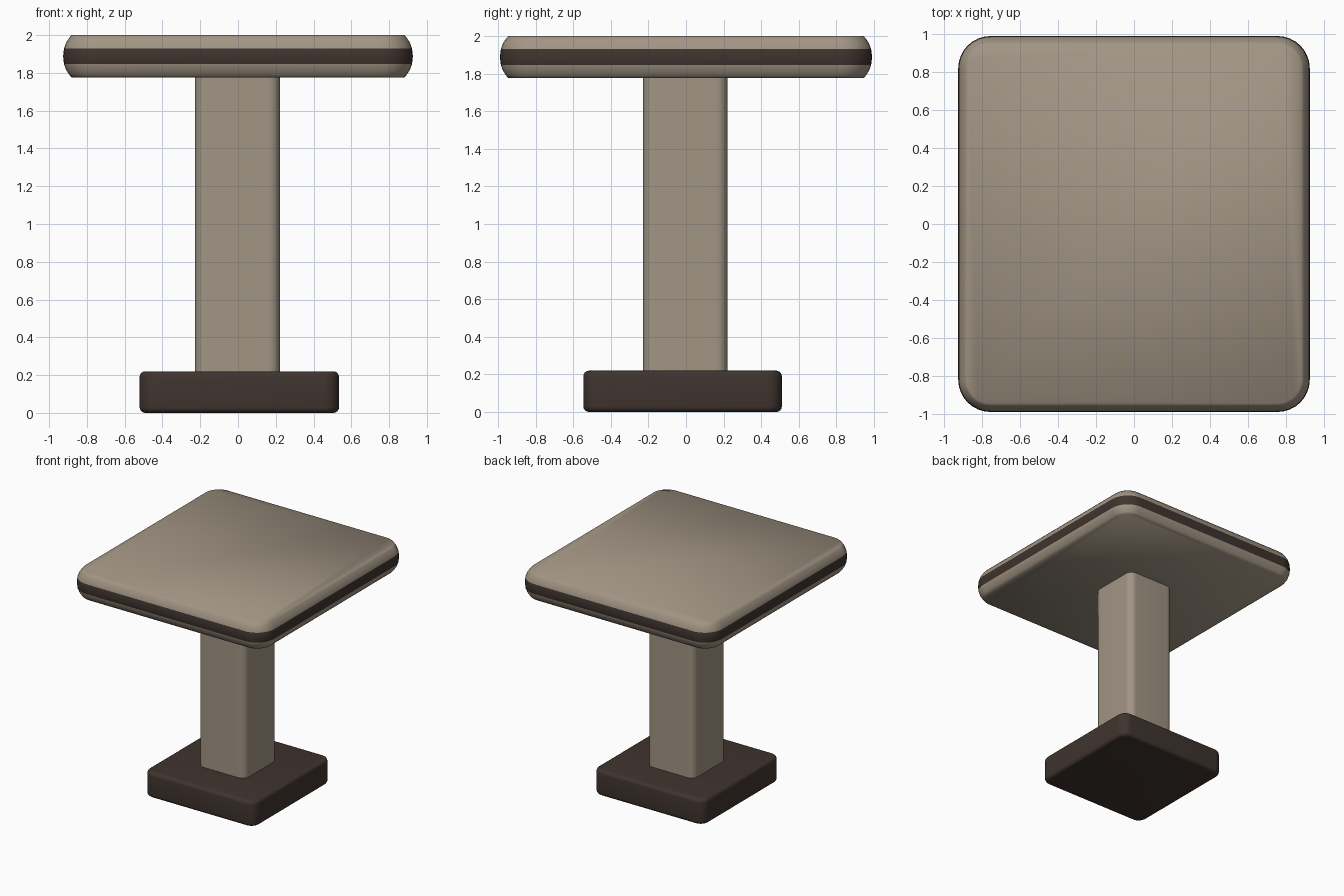
import bpy, bmesh
from math import cos, sin, pi, radians

if "Cube" in bpy.data.objects:
    bpy.data.objects.remove(bpy.data.objects["Cube"])


def material(name, color):
    m = bpy.data.materials.new(name)
    m.diffuse_color = (*color, 1)
    m.use_nodes = True
    m.node_tree.nodes["Principled BSDF"].inputs["Base Color"].default_value = m.diffuse_color
    return m


BEIGE = material("beige", (0.36, 0.30, 0.23))
DARK = material("dark_brown", (0.05, 0.034, 0.028))


def rounded_loft(name, center, half, radius, profile, mats, dark_band=None, steps=8):
    """Stack rounded rectangles; profile is (inset, z) from bottom to top."""
    cx, cy = center
    bm = bmesh.new()
    rings = []
    for inset, z in profile:
        r = max(radius - inset, 0.01)
        hx, hy = half[0] - inset - r, half[1] - inset - r
        ring = []
        for q, (sx, sy) in enumerate(((1, 1), (-1, 1), (-1, -1), (1, -1))):
            for i in range(steps + 1):
                a = (q + i / steps) * pi / 2
                ring.append(bm.verts.new((cx + sx * hx + r * cos(a),
                                          cy + sy * hy + r * sin(a), z)))
        rings.append(ring)
    n = len(rings[0])
    for lo, hi in zip(rings, rings[1:]):
        for i in range(n):
            j = (i + 1) % n
            f = bm.faces.new((lo[i], lo[j], hi[j], hi[i]))
            z = f.calc_center_median().z
            if dark_band and dark_band[0] < z < dark_band[1]:
                f.material_index = 1
    bm.faces.new(rings[0][::-1])
    bm.faces.new(rings[-1])
    me = bpy.data.meshes.new(name)
    bm.to_mesh(me)
    bm.free()
    for m in mats:
        me.materials.append(m)
    ob = bpy.data.objects.new(name, me)
    bpy.context.collection.objects.link(ob)
    bpy.ops.object.select_all(action='DESELECT')
    ob.select_set(True)
    bpy.context.view_layer.objects.active = ob
    bpy.ops.object.shade_smooth_by_angle(angle=radians(50))
    return ob


# tabletop with bulging rim and dark edge band
rim = [(0.045, 2.0), (0.032, 1.985), (0.016, 1.96), (0.005, 1.93), (0.0, 1.888)]
rim_profile = [(i, 3.776 - z) for i, z in rim[:-1]] + rim[::-1]
rounded_loft("tabletop", (0, 0), (0.926, 0.99), 0.17, rim_profile,
             [BEIGE, DARK], dark_band=(1.846, 1.93))

# square column with rounded corners
rounded_loft("column", (-0.002, -0.003), (0.225, 0.225), 0.06,
             [(0, 0.2), (0, 1.79)], [BEIGE])

# base block with softened edges
b, h = 0.03, 0.22
edge = [(b * (1 - sin(k * pi / 8)), b * (1 - cos(k * pi / 8))) for k in range(5)]
rounded_loft("base", (0.007, -0.018), (0.528, 0.528), 0.08,
             edge + [(i, h - z) for i, z in reversed(edge)], [DARK])
